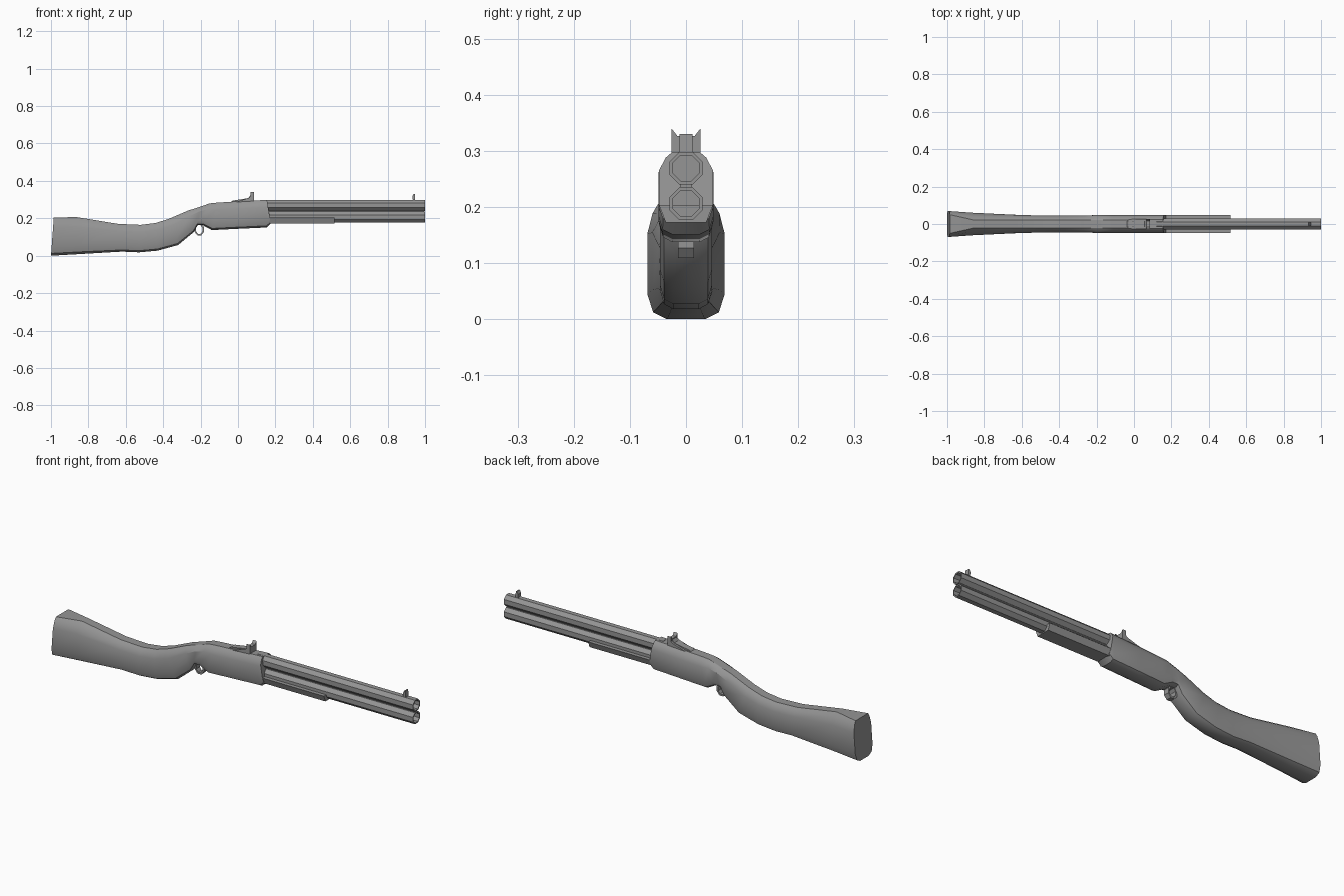
import bpy, math

if "Cube" in bpy.data.objects:
    bpy.data.objects.remove(bpy.data.objects["Cube"])

grey = bpy.data.materials.new("dark_grey")
grey.diffuse_color = (.3, .3, .3, 1)
grey.use_nodes = True
grey.node_tree.nodes["Principled BSDF"].inputs["Base Color"].default_value = grey.diffuse_color


def make(name, verts, faces, smooth=False):
    me = bpy.data.meshes.new(name)
    me.from_pydata(verts, [], faces)
    me.materials.append(grey)
    ob = bpy.data.objects.new(name, me)
    bpy.context.collection.objects.link(ob)
    bpy.ops.object.select_all(action='DESELECT')
    bpy.context.view_layer.objects.active = ob
    ob.select_set(True)
    bpy.ops.object.mode_set(mode='EDIT')
    bpy.ops.mesh.select_all(action='SELECT')
    bpy.ops.mesh.normals_make_consistent(inside=False)
    bpy.ops.object.mode_set(mode='OBJECT')
    if smooth:
        bpy.ops.object.shade_smooth_by_angle(angle=math.radians(30))
    return ob


def loft(name, rings, closed=False, smooth=False):
    """Skin equal-length rings; capped ends, or joined end to start."""
    n, m = len(rings[0]), len(rings)
    faces = [(i * n + j, i * n + (j + 1) % n,
              (i + 1) % m * n + (j + 1) % n, (i + 1) % m * n + j)
             for i in range(m if closed else m - 1) for j in range(n)]
    if not closed:
        faces += [tuple(range(n)), tuple(range((m - 1) * n, m * n))]
    return make(name, [p for r in rings for p in r], faces, smooth)


def extrude_x(name, prof, x0, x1):
    return loft(name, [[(x, y, z) for y, z in prof] for x in (x0, x1)])


def extrude_y(name, prof, hw):
    return loft(name, [[(x, y, z) for x, z in prof] for y in (-hw, hw)])


def octagon(rx, rz):
    k = 1 / math.cos(math.pi / 8)
    return [(rx * k * math.cos((i + .5) * math.pi / 4),
             rz * k * math.sin((i + .5) * math.pi / 4)) for i in range(8)]


# Stock and receiver: top x, top z, bottom x, bottom z, half width, top half width
sections = [
    (-.985, .205, -1.0, .0, .069, .050),
    (-.86, .206, -.86, .008, .060, .022),
    (-.64, .17, -.62, .022, .049, .022),
    (-.52, .165, -.53, .018, .046, .022),
    (-.44, .175, -.43, .027, .046, .022),
    (-.37, .197, -.32, .057, .046, .022),
    (-.27, .24, -.238, .125, .046, .022),
    (-.20, .263, -.218, .165, .047, .022),
    (-.15, .28, -.188, .163, .048, .022),
    (-.11, .284, -.14, .137, .048, .022),
    (.0, .29, .0, .144, .049, .023),
    (.153, .298, .153, .151, .049, .024),
    (.155, .298, .175, .172, .048, .024),
]
rings = []
for xt, zt, xb, zb, w, t in sections:
    half = [(t, 1), ((t + w) / 2, .92), (w, .74), (w, .22), (w * .85, .06), (w * .5, 0)]
    pts = half + [(-y, f) for y, f in reversed(half)]
    rings.append([(xb + (xt - xb) * f, y, zb + (zt - zb) * f) for y, f in pts])
loft("stock_and_receiver", rings, smooth=True)

# Two stacked octagonal barrels with open bores
for name, zc in (("upper_barrel", .269), ("lower_barrel", .206)):
    barrel = []
    for x, r in ((.12, .029), (1.0, .029), (1.0, .023), (.17, .023)):
        barrel.append([(x, y, zc + z) for y, z in octagon(r, r)])
    loft(name, barrel)

# Rib joining the barrels
extrude_x("barrel_rib", [(-.011, .231), (.011, .231), (.011, .244), (-.011, .244)], .15, .995)

# Fore-end under the lower barrel, flaring towards the top
extrude_x("fore_end", [(-.036, .172), (.036, .172), (.048, .203), (-.048, .203)], .15, .515)

# Trigger guard loop
loop = []
for rx, rz, y in ((.025, .031, -.014), (.025, .031, .014), (.017, .023, .014), (.017, .023, -.014)):
    loop.append([(-.207 + x, y, .14 + z) for x, z in octagon(rx, rz)])
loft("trigger_loop", loop, closed=True)

# Rear sight: sloped base and notched blade
extrude_y("rear_sight_base", [(-.04, .285), (.085, .285), (.085, .325), (.068, .325),
                              (.055, .308), (-.03, .294)], .016)
extrude_x("rear_sight_blade", [(-.026, .29), (.026, .29), (.026, .34), (.015, .326),
                               (-.015, .326), (-.026, .34)], .066, .086)
for s, side in ((-1, "left"), (1, "right")):
    wing = extrude_y("rear_sight_wing_" + side,
                     [(-.02, .285), (.075, .285), (.075, .322), (.055, .308)], .005)
    wing.location.y = s * .021

# Front sight
extrude_y("front_sight", [(.935, .295), (.947, .295), (.945, .33), (.939, .33), (.932, .317)], .012)
